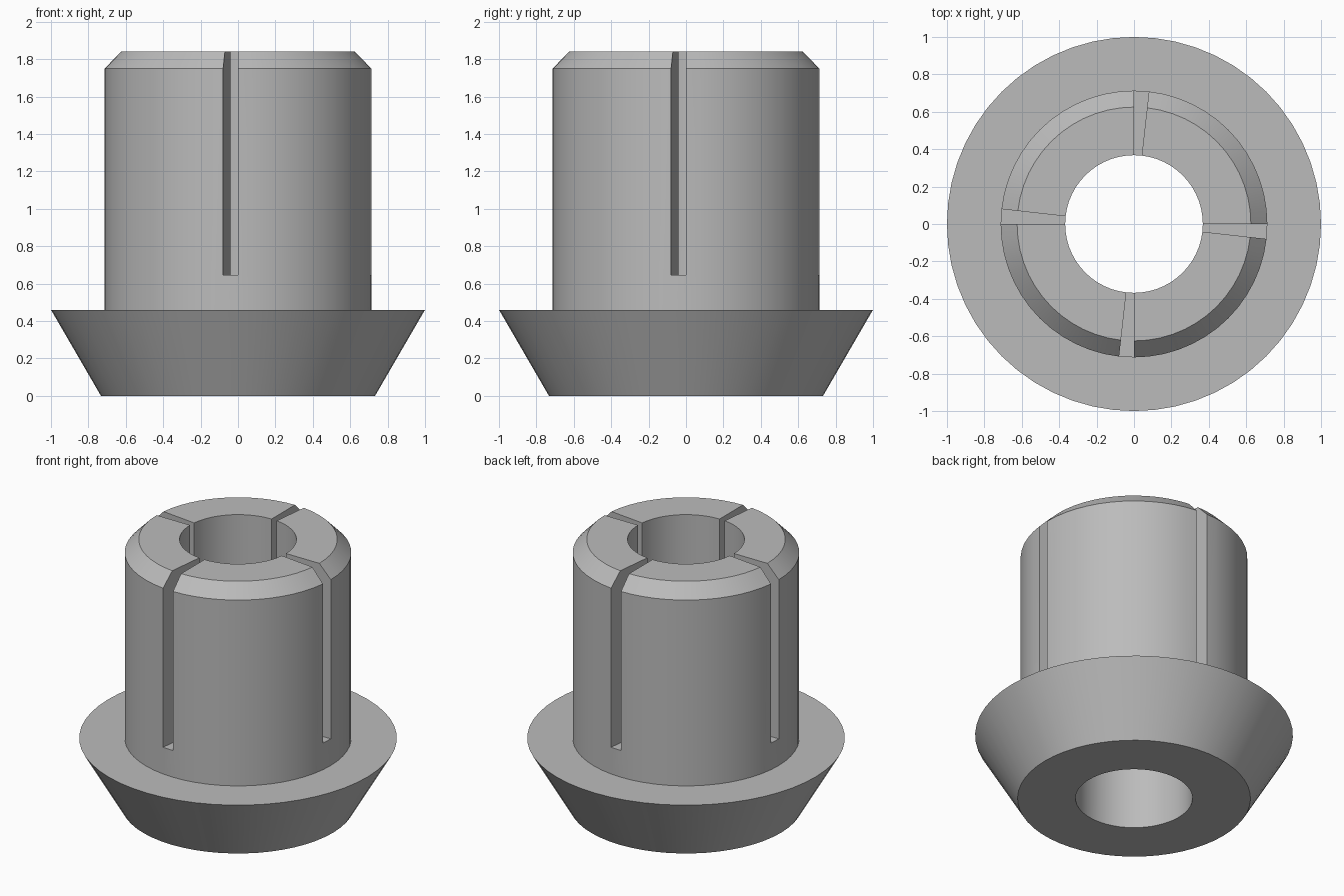
import bpy
import bmesh
import math

cube = bpy.data.objects.get("Cube")
if cube:
    bpy.data.objects.remove(cube)

SEGMENTS = 56          # one segment is the width of a slot
SLOT_FLOOR = 0.645
BORE, SLEEVE = 0.368, 0.713

# Closed cross-section as (radius, height), counter-clockwise
profile = [
    (BORE, 0), (0.733, 0), (1, 0.46), (SLEEVE, 0.46), (SLEEVE, SLOT_FLOOR),
    (SLEEVE, 1.75), (0.625, 1.84), (BORE, 1.84), (BORE, SLOT_FLOOR),
]
FLOOR_OUT, FLOOR_IN = 4, 8
upper = range(FLOOR_OUT, FLOOR_IN + 1)

bm = bmesh.new()
rings = []
for s in range(SEGMENTS):
    a = math.tau * s / SEGMENTS
    rings.append([bm.verts.new((r * math.cos(a), r * math.sin(a), z))
                  for r, z in profile])

for s in range(SEGMENTS):
    here, after = rings[s], rings[(s + 1) % SEGMENTS]
    slotted = (s + 1) % (SEGMENTS // 4) == 0
    edges = [(i, (i + 1) % len(profile)) for i in range(len(profile))]
    if slotted:
        # Slot: leave out the sleeve above the floor, add floor and side walls
        edges = [(i, j) for i, j in edges if not (i in upper and j in upper)]
        edges.append((FLOOR_OUT, FLOOR_IN))
        for ring in (here, after):
            bm.faces.new([ring[i] for i in upper])
    for i, j in edges:
        bm.faces.new((here[i], after[i], after[j], here[j]))

bmesh.ops.recalc_face_normals(bm, faces=bm.faces)
mesh = bpy.data.meshes.new("slotted_bushing")
bm.to_mesh(mesh)
bm.free()

# Plain grey finish
grey = bpy.data.materials.new("grey")
grey.use_nodes = True
colour = (0.5, 0.5, 0.5, 1)
grey.diffuse_color = colour
grey.node_tree.nodes["Principled BSDF"].inputs["Base Color"].default_value = colour
mesh.materials.append(grey)

bushing = bpy.data.objects.new("slotted_bushing", mesh)
bpy.context.collection.objects.link(bushing)
bpy.context.view_layer.objects.active = bushing
bushing.select_set(True)
bpy.ops.object.shade_smooth_by_angle(angle=math.radians(25))
